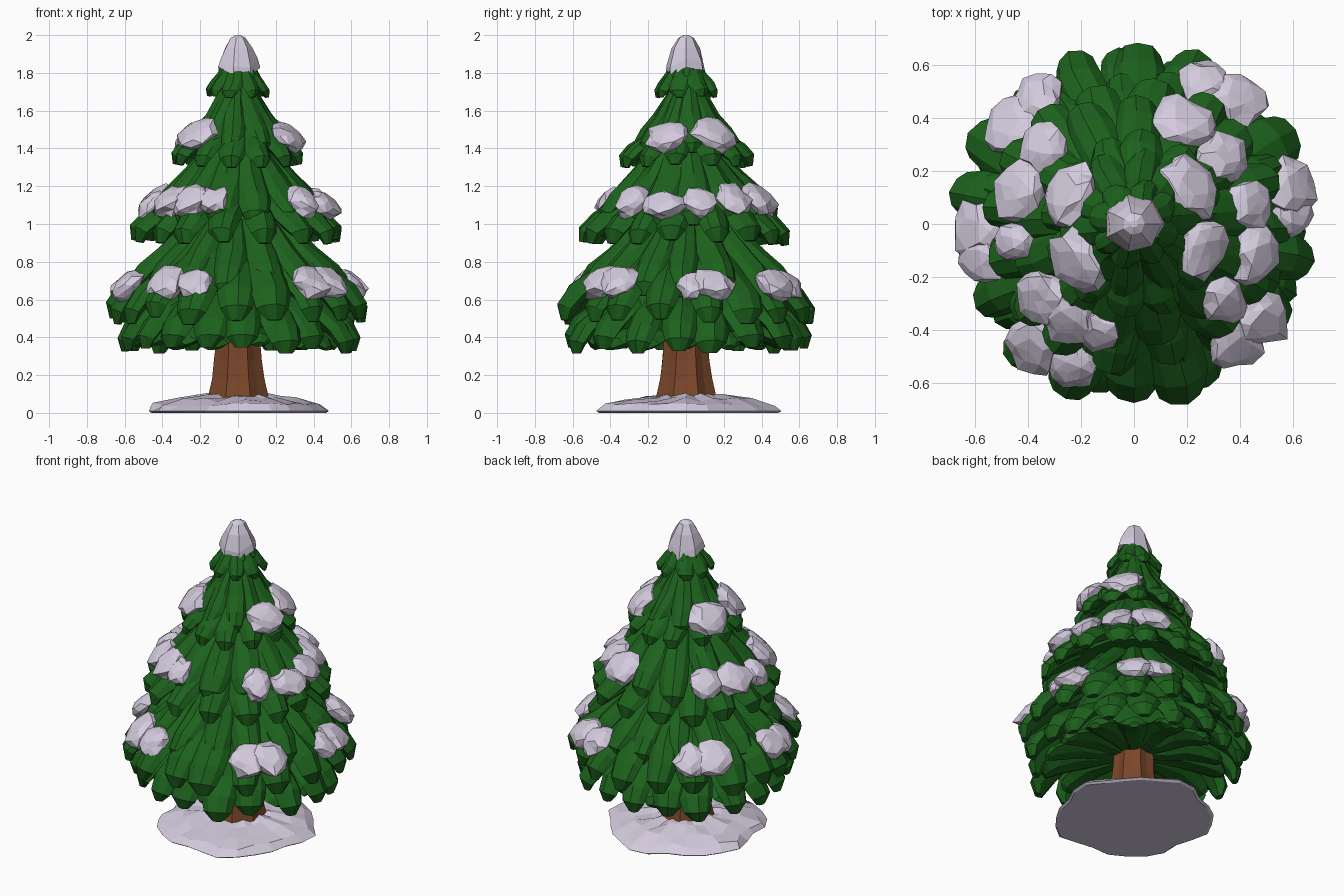
import bpy, bmesh, math, random
from mathutils import Vector, Matrix, noise

if "Cube" in bpy.data.objects:
    bpy.data.objects.remove(bpy.data.objects["Cube"])

random.seed(4)
TAU = 2 * math.pi


def material(name, rgb):
    m = bpy.data.materials.new(name)
    m.diffuse_color = (*rgb, 1)
    m.use_nodes = True
    m.node_tree.nodes["Principled BSDF"].inputs["Base Color"].default_value = m.diffuse_color
    return m


GREEN = material("pine green", (0.012, 0.122, 0.012))
SNOW = material("pale snow", (0.66, 0.60, 0.73))
BARK = material("brown bark", (0.195, 0.062, 0.022))


def finish(name, bm, mat):
    bmesh.ops.recalc_face_normals(bm, faces=bm.faces)
    me = bpy.data.meshes.new(name)
    bm.to_mesh(me)
    bm.free()
    me.materials.append(mat)
    ob = bpy.data.objects.new(name, me)
    bpy.context.collection.objects.link(ob)
    return ob


def loft(bm, rings):
    """Skin a list of closed rings of points and cap both ends."""
    vs = [[bm.verts.new(p) for p in ring] for ring in rings]
    n = len(vs[0])
    for a, b in zip(vs, vs[1:]):
        for i in range(n):
            j = (i + 1) % n
            bm.faces.new((a[i], a[j], b[j], b[i]))
    bm.faces.new(vs[0])
    bm.faces.new(vs[-1])


def lathe(bm, profile, sides, wobble=None):
    rings = []
    for k, (r, z) in enumerate(profile):
        ring = []
        for i in range(sides):
            a = TAU * i / sides
            rr, zz = wobble(k, i, a, r, z) if wobble else (r, z)
            ring.append((rr * math.cos(a), rr * math.sin(a), zz))
        rings.append(ring)
    loft(bm, rings)


# Leaf-shaped branch: flattened ridged section swept along a drooping path
SECTION = [(-1, -0.1), (-0.6, 0.65), (0.1, 1), (0.7, 0.6), (1, -0.1), (0.45, -0.8), (-0.45, -0.8)]
TAPER = [(0.45, 0.7), (0.75, 1), (1, 1), (1, 1.08), (0.82, 0.95), (0.36, 0.45)]


def leaf(bm, path, angle, width, thick, reach, lift):
    pts = [Vector((r * reach, 0, z + lift * r)) for r, z in path]
    turn = Matrix.Rotation(angle, 3, 'Z')
    rings = []
    for i, p in enumerate(pts):
        t = (pts[min(i + 1, len(pts) - 1)] - pts[max(i - 1, 0)]).normalized()
        normal = Vector((-t.z, 0, t.x))
        w, h = TAPER[i]
        bend = random.uniform(-0.008, 0.008)
        rings.append([turn @ (p + Vector((0, u * w * width + bend, 0)) + normal * v * h * thick
                              * random.uniform(0.88, 1.1)) for u, v in SECTION])
    loft(bm, rings)


# name, path of (radius, height), count, half width, half thickness
ROWS = [
    ("under_branches", [(.08, .43), (.2, .43), (.33, .425), (.43, .405), (.50, .375), (.53, .35)], 14, .105, .042),
    ("bottom_branches", [(.12, .70), (.32, .61), (.48, .525), (.57, .45), (.615, .38), (.615, .325)], 18, .100, .050),
    ("lower_branches", [(.12, 1.0), (.32, .83), (.49, .705), (.59, .625), (.65, .545), (.655, .48)], 18, .104, .052),
    ("lower_inner_branches", [(.08, 1.16), (.24, .98), (.39, .84), (.49, .75), (.55, .68), (.555, .62)], 15, .098, .050),
    ("middle_branches", [(.08, 1.29), (.2, 1.19), (.36, 1.075), (.46, 1.01), (.53, .95), (.54, .895)], 16, .098, .050),
    ("middle_inner_branches", [(.05, 1.5), (.15, 1.37), (.28, 1.23), (.39, 1.12), (.45, 1.05), (.46, .99)], 13, .092, .046),
    ("upper_branches", [(.04, 1.61), (.12, 1.52), (.215, 1.44), (.285, 1.39), (.325, 1.35), (.335, 1.305)], 12, .080, .038),
    ("upper_inner_branches", [(.03, 1.8), (.08, 1.67), (.15, 1.56), (.215, 1.48), (.26, 1.42), (.265, 1.38)], 10, .07, .036),
    ("top_branches", [(.01, 1.9), (.05, 1.84), (.09, 1.78), (.125, 1.735), (.15, 1.70), (.156, 1.67)], 8, .055, .026),
    ("tip_branches", [(.01, 1.91), (.025, 1.89), (.05, 1.85), (.075, 1.815), (.098, 1.78), (.108, 1.75)], 7, .045, .02),
]
for k, (name, path, n, w, h) in enumerate(ROWS):
    bm = bmesh.new()
    for i in range(n):
        a = TAU * (i + 0.5 * (k % 2) + random.uniform(-.14, .14)) / n + 0.07 * k
        leaf(bm, path, a, w * random.uniform(.85, 1.06), h, random.uniform(.95, 1.03), random.uniform(-.02, .04))
    finish(name, bm, GREEN)

# Solid foliage core behind the branches
bm = bmesh.new()
lathe(bm, [(.10, .43), (.40, .43), (.45, .52), (.32, .78), (.16, 1.05), (.36, 1.02), (.18, 1.25),
           (.10, 1.42), (.21, 1.41), (.08, 1.65), (.04, 1.9)], 14)
finish("foliage_core", bm, GREEN)

# Trunk with flared, ridged foot
bm = bmesh.new()
lathe(bm, [(.185, .03), (.165, .09), (.145, .18), (.13, .28), (.122, .38), (.115, .48)], 16,
      lambda k, i, a, r, z: (r * (1.04 if i % 2 else .93) * random.uniform(.97, 1.03), z))
finish("trunk", bm, BARK)


# Snow mound round the foot, lobed outline and flat bottom
def mound(k, i, a, r, z):
    lobe = 1 + .05 * math.sin(5 * a + .6) + .03 * math.sin(9 * a) - .02 * math.cos(2 * a)
    lift = 0 if k < 2 else random.uniform(-.014, .014)
    return r * lobe * (1 if k < 2 else random.uniform(.94, 1.05)), max(0, z + lift)


bm = bmesh.new()
lathe(bm, [(.455, 0), (.47, .010), (.43, .042), (.32, .070), (.21, .088), (.12, .10)], 26, mound)
finish("ground_snow", bm, SNOW)

# Snow cap on the tip
bm = bmesh.new()
lathe(bm, [(.07, 1.83), (.112, 1.805), (.103, 1.85), (.074, 1.93), (.042, 1.985), (.014, 2.0)], 7,
      lambda k, i, a, r, z: (r * random.uniform(.94, 1.06),
                             z + (.028 * math.sin(2 * a + 1) if k < 3 else 0)))
finish("top_snow", bm, SNOW)


# Faceted snow clumps: x, y, z, half size round the tree, half size down the slope
def clumps(name, tilt, thick, items):
    bm = bmesh.new()
    for x, y, z, around, down in items:
        made = bmesh.ops.create_icosphere(bm, subdivisions=2, radius=1)["verts"]
        m = (Matrix.Translation((x, y, z)) @ Matrix.Rotation(math.atan2(y, x), 4, 'Z')
             @ Matrix.Rotation(tilt, 4, 'Y') @ Matrix.Diagonal((down, around, thick, 1)))
        seed = Vector((x, y, z)) * 17
        for v in made:
            p = v.co * (1 + .36 * noise.noise(v.co * 1.5 + seed))
            p.z = min(p.z, .8)
            v.co = m @ p
    finish(name, bm, SNOW)


clumps("lower_snow", math.radians(40), .066, [
    (-.59, -.03, .675, .12, .11), (-.58, -.13, .675, .09, .10),
    (-.37, -.46, .69, .11, .12), (-.23, -.53, .685, .10, .10),
    (.48, -.36, .69, .10, .12), (.38, -.45, .69, .10, .11),
    (.59, .14, .68, .12, .10), (.59, .03, .67, .08, .09),
    (.39, .47, .68, .11, .11), (.27, .53, .68, .09, .10),
    (-.46, .37, .69, .12, .13), (-.36, .47, .69, .10, .11)])
clumps("middle_snow", math.radians(41), .066, [
    (-.35, -.27, 1.12, .10, .11), (-.25, -.35, 1.12, .11, .11), (-.13, -.40, 1.12, .08, .09),
    (.34, -.29, 1.12, .08, .11), (.45, -.12, 1.10, .12, .10), (.43, .07, 1.11, .09, .11),
    (.33, .25, 1.13, .10, .12), (.19, .38, 1.13, .13, .11),
    (-.43, .13, 1.12, .13, .11), (-.45, -.07, 1.10, .07, .09), (-.34, .29, 1.13, .10, .10)])
clumps("upper_snow", math.radians(43), .058, [
    (-.24, .11, 1.465, .13, .11), (-.21, -.14, 1.475, .13, .11),
    (.21, .14, 1.475, .13, .12), (.26, -.10, 1.465, .12, .10)])
